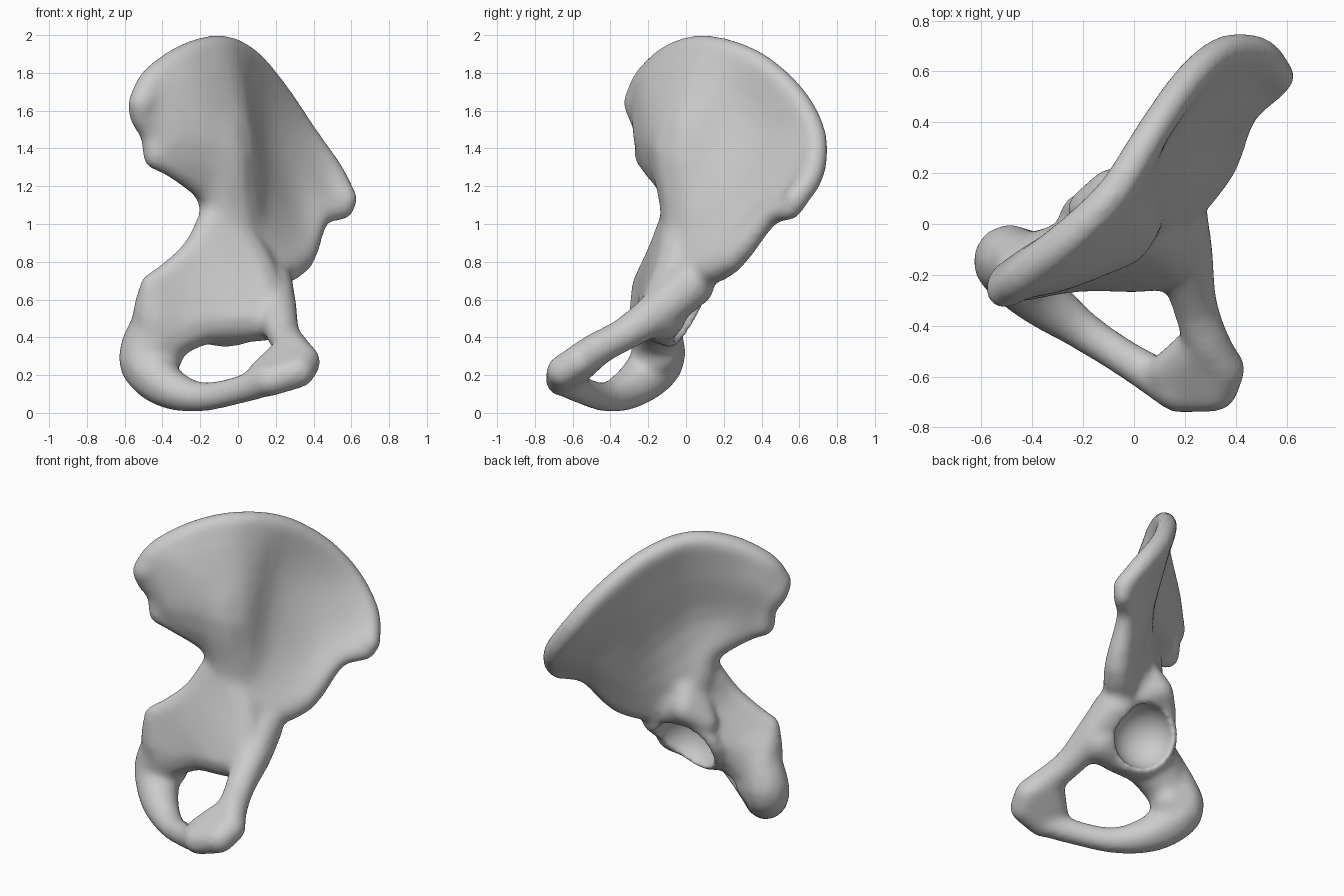
import bpy, bmesh, math
from mathutils import Vector

cube = bpy.data.objects.get("Cube")
if cube:
    bpy.data.objects.remove(cube, do_unlink=True)

bone_colour = bpy.data.materials.new("bone grey")
bone_colour.use_nodes = True
grey = (0.6, 0.6, 0.6, 1)
bone_colour.diffuse_color = grey
bone_colour.node_tree.nodes["Principled BSDF"].inputs["Base Color"].default_value = grey

# unit ball reused for every hull
ball = bmesh.new()
bmesh.ops.create_icosphere(ball, subdivisions=2, radius=1)
BALL = [v.co.copy() for v in ball.verts]
ball.free()
bm = bmesh.new()
SKIN = .007  # allowance for what smoothing takes away


def hull(nodes):
    """Closed convex skin round a few balls given as (x, y, z, radius)."""
    part = bmesh.new()
    for n in nodes:
        for p in BALL:
            part.verts.new(Vector(n[:3]) + p * (n[3] + SKIN))
    found = bmesh.ops.convex_hull(part, input=part.verts)
    loose = {g for g in found["geom_interior"] + found["geom_unused"]
             if isinstance(g, bmesh.types.BMVert)}
    bmesh.ops.delete(part, geom=list(loose), context='VERTS')
    mesh = bpy.data.meshes.new("hull")
    part.to_mesh(mesh)
    part.free()
    bm.from_mesh(mesh)
    bpy.data.meshes.remove(mesh)


def spline(nodes, steps):
    """Catmull-Rom samples through the nodes."""
    pts = [Vector(n) for n in nodes]
    pts = [2 * pts[0] - pts[1]] + pts + [2 * pts[-1] - pts[-2]]
    out = []
    for a, b, c, d in zip(pts, pts[1:], pts[2:], pts[3:]):
        for i in range(steps):
            t = i / steps
            out.append(b + (c - a) * t / 2 + (a - b * 2.5 + c * 2 - d / 2) * t * t
                       + (b * 1.5 - a / 2 - c * 1.5 + d / 2) * t ** 3)
    return out + [pts[-2]]


def tube(nodes, steps=4):
    path = spline(nodes, steps)
    for pair in zip(path, path[1:]):
        hull(pair)


def sheet(rows, steps=3):
    rows = [spline(r, steps) for r in rows]
    rows = list(zip(*[spline(col, steps) for col in zip(*rows)]))
    for r, s in zip(rows, rows[1:]):
        for i in range(len(r) - 1):
            hull((r[i], r[i + 1], s[i], s[i + 1]))


# wing: crest, upper fossa, lower fossa and base rows
crest = [(-.51, -.26, 1.64, .07), (-.44, -.2, 1.77, .07), (-.26, -.06, 1.89, .07),
         (-.08, .12, 1.93, .065), (.07, .36, 1.86, .06), (.22, .57, 1.68, .06),
         (.36, .68, 1.47, .06), (.5, .67, 1.27, .06), (.57, .58, 1.13, .06)]
upper = [(-.5, -.23, 1.57, .07), (-.36, -.17, 1.66, .1), (-.2, -.08, 1.68, .1),
         (-.04, .07, 1.68, .085), (.06, .28, 1.6, .045), (.17, .42, 1.47, .04),
         (.3, .52, 1.34, .04), (.44, .57, 1.2, .045), (.56, .57, 1.11, .055)]
lower = [(-.45, -.2, 1.48, .065), (-.33, -.18, 1.45, .09), (-.16, -.11, 1.41, .1),
         (-.03, -.03, 1.37, .11), (.06, .13, 1.26, .07), (.16, .24, 1.15, .055),
         (.28, .35, 1.06, .055), (.42, .46, 1.08, .05), (.56, .56, 1.09, .055)]
base = [(-.43, -.2, 1.36, .07), (-.32, -.16, 1.3, .065), (-.13, -.04, 1.17, .09),
        (-.07, 0, .96, .12), (.03, .02, .8, .13), (.15, .06, .76, .1),
        (.32, .23, .82, .08), (.43, .43, 1.03, .05), (.55, .55, 1.08, .055)]
sheet([crest, upper, lower, base])

# ischium plate, from the spine edge down to the rim of the opening
spine_edge = [(-.47, -.24, .69, .04), (-.35, -.19, .75, .06),
              (-.22, -.13, .88, .06), (-.11, -.04, 1.04, .09)]
plate = [(-.44, -.18, .5, .12), (-.28, -.13, .55, .13),
         (-.1, -.08, .66, .15), (.05, -.02, .8, .13)]
opening_edge = [(-.4, -.16, .39, .125), (-.2, -.14, .48, .12),
                (0, -.14, .5, .125), (.16, -.13, .51, .125)]
sheet([spine_edge, plate, opening_edge])

# seat bone and lower ramus up to the pubic body
tube([(-.44, -.16, .46, .125), (-.49, -.15, .28, .14), (-.38, -.28, .14, .11),
      (-.2, -.42, .085, .075), (0, -.55, .12, .07), (.17, -.65, .18, .085)])
hull([(-.48, -.15, .29, .13), (-.41, -.15, .31, .12), (-.4, -.17, .42, .12)])

# upper ramus
tube([(.16, .02, .68, .13), (.2, -.13, .55, .11), (.24, -.32, .42, .085),
      (.29, -.47, .34, .085), (.35, -.57, .28, .08)])

# pubic body
hull([(.28, -.46, .34, .08), (.355, -.57, .27, .08), (.32, -.65, .22, .085),
      (.17, -.66, .17, .08), (.12, -.58, .21, .065)])

# shelf over the socket
hull([(-.19, .06, .74, .07), (-.08, .13, .83, .09), (.08, .08, .74, .08),
      (-.05, .04, 1, .08)])

# socket: a ring of balls hulled onto a backing ball
facing = Vector((.15, .85, -.45)).normalized()
centre = Vector((-.05, 0, .57))
side = facing.cross((0, 0, 1)).normalized()
up = side.cross(facing)
ring = []
for i in range(16):
    a = math.tau * i / 16
    p = centre + (side * math.cos(a) + up * math.sin(a)) * .2
    ring.append((*p, .045))
hull(ring + [(-.04, -.1, .59, .13)])

mesh = bpy.data.meshes.new("hip_bone")
bm.to_mesh(mesh)
bm.free()
bone = bpy.data.objects.new("hip_bone", mesh)
bpy.context.collection.objects.link(bone)

# ball that hollows the socket
bpy.ops.mesh.primitive_uv_sphere_add(segments=48, ring_count=24, radius=.2,
                                     location=centre + facing * .07)
cutter = bpy.context.object
cutter.name = "socket_cutter"
cutter.hide_render = True

bpy.ops.object.select_all(action='DESELECT')
bpy.context.view_layer.objects.active = bone
bone.select_set(True)


def modify(kind, **settings):
    mod = bone.modifiers.new(kind.title(), kind)
    for key, value in settings.items():
        setattr(mod, key, value)
    bpy.ops.object.modifier_apply(modifier=mod.name)


# fuse, hollow and soften
modify('REMESH', mode='VOXEL', voxel_size=.018)
modify('SMOOTH', factor=.5, iterations=8)
modify('BOOLEAN', operation='DIFFERENCE', object=cutter, solver='EXACT')
modify('REMESH', mode='VOXEL', voxel_size=.015)
modify('SMOOTH', factor=.5, iterations=8)
bpy.data.objects.remove(cutter, do_unlink=True)

bone.data.materials.clear()
bone.data.materials.append(bone_colour)
bpy.ops.object.shade_smooth()
